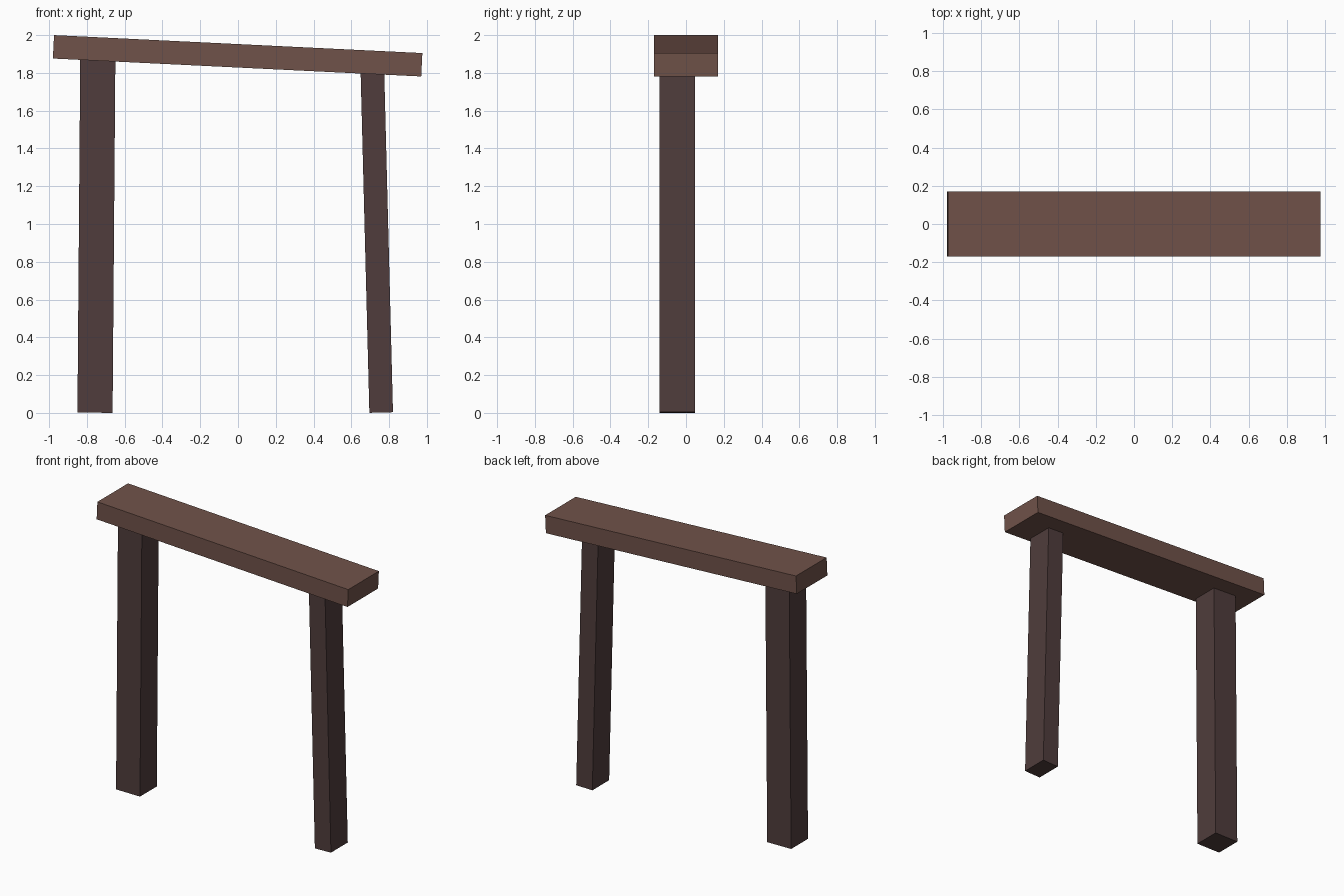
import bpy
from math import atan2
from mathutils import Vector

cube = bpy.data.objects.get("Cube")
if cube:
    bpy.data.objects.remove(cube, do_unlink=True)


def make_material(name, colour):
    mat = bpy.data.materials.new(name)
    mat.use_nodes = True
    mat.diffuse_color = (*colour, 1)
    mat.node_tree.nodes["Principled BSDF"].inputs["Base Color"].default_value = (*colour, 1)
    return mat


def timber(name, start, end, width, y_min, y_max, mat):
    """Square-cut timber running from start to end in the xz plane."""
    a, b = Vector(start), Vector(end)
    run, mid = b - a, (a + b) / 2
    bpy.ops.mesh.primitive_cube_add(size=1, location=(mid.x, (y_min + y_max) / 2, mid.y))
    obj = bpy.context.object
    obj.name = name
    obj.scale = (run.length, y_max - y_min, width)
    obj.rotation_euler.y = -atan2(run.y, run.x)
    bpy.ops.object.transform_apply(location=False, rotation=True, scale=True)
    obj.data.materials.append(mat)
    return obj


beam_wood = make_material("warm brown wood", (0.163, 0.085, 0.067))
post_wood = make_material("dark brown wood", (0.079, 0.046, 0.045))

# Sloping top beam
timber("top_beam", (-0.977, 1.938), (0.973, 1.843), 0.124, -0.17, 0.17, beam_wood)

# Two leaning posts, their tops sunk into the beam
timber("thick_post", (-0.757, 0.001), (-0.742, 1.9), 0.186, -0.14, 0.047, post_wood)
timber("thin_post", (0.758, 0.002), (0.711, 1.83), 0.125, -0.14, 0.047, post_wood)
